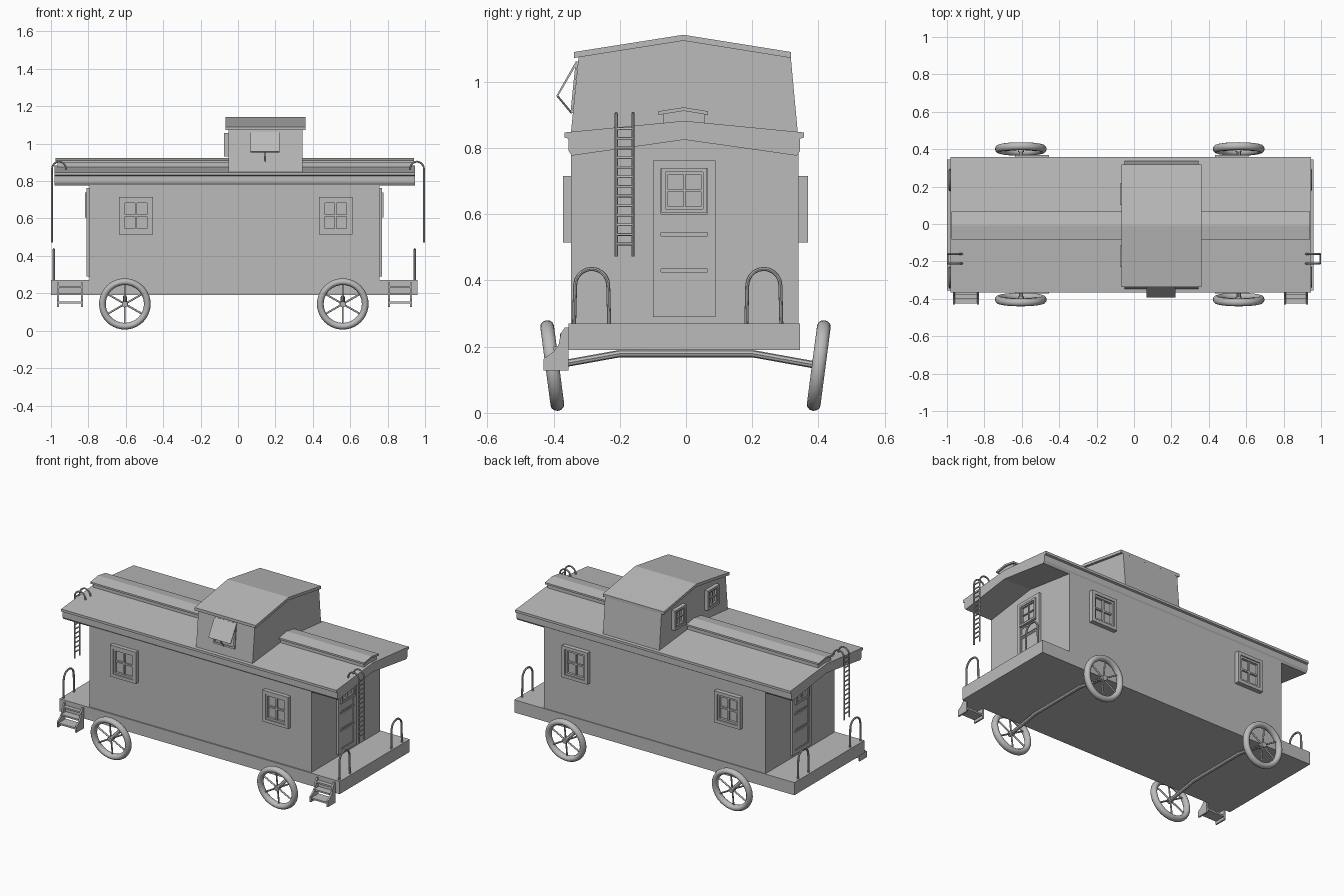
import bpy, bmesh
from math import pi, sin, cos
from mathutils import Matrix, Vector

cube = bpy.data.objects.get("Cube")
if cube:
    bpy.data.objects.remove(cube, do_unlink=True)

grey = bpy.data.materials.new("plain_grey")
grey.use_nodes = True
GREY = (0.5, 0.5, 0.5, 1)
grey.diffuse_color = GREY
grey.node_tree.nodes["Principled BSDF"].inputs["Base Color"].default_value = GREY


def finish(name, bm, smooth=False):
    bmesh.ops.recalc_face_normals(bm, faces=bm.faces)
    mesh = bpy.data.meshes.new(name)
    bm.to_mesh(mesh)
    bm.free()
    mesh.materials.append(grey)
    obj = bpy.data.objects.new(name, mesh)
    bpy.context.collection.objects.link(obj)
    if smooth:
        shade(obj)
    return obj


def shade(obj):
    bpy.ops.object.select_all(action="DESELECT")
    obj.select_set(True)
    bpy.context.view_layer.objects.active = obj
    bpy.ops.object.shade_smooth_by_angle(angle=0.7)


def box(bm, lo, hi, m=Matrix()):
    lo, hi = Vector(lo), Vector(hi)
    place = Matrix.Translation((lo + hi) / 2) @ Matrix.Diagonal((*(hi - lo), 1))
    bmesh.ops.create_cube(bm, size=1, matrix=m @ place)


def prism(bm, profile, x0, x1):
    """Extrude a (y, z) outline along x."""
    face = bm.faces.new([bm.verts.new((x0, y, z)) for y, z in profile])
    new = bmesh.ops.extrude_face_region(bm, geom=[face])["geom"]
    verts = [v for v in new if isinstance(v, bmesh.types.BMVert)]
    bmesh.ops.translate(bm, verts=verts, vec=(x1 - x0, 0, 0))


def solid(name, profile, x0, x1):
    bm = bmesh.new()
    prism(bm, profile, x0, x1)
    return finish(name, bm)


def rod(bm, a, b, r, m=Matrix(), sides=10):
    a, b = Vector(a), Vector(b)
    turn = (b - a).to_track_quat("Z", "Y").to_matrix().to_4x4()
    bmesh.ops.create_cone(bm, cap_ends=True, segments=sides, radius1=r, radius2=r,
                          depth=(b - a).length, matrix=m @ Matrix.Translation((a + b) / 2) @ turn)


def pipe(name, points, r):
    """Round bar along a path, turned into a mesh."""
    curve = bpy.data.curves.new(name, "CURVE")
    curve.dimensions = "3D"
    curve.bevel_depth, curve.bevel_resolution = r, 2
    curve.use_fill_caps = True
    spline = curve.splines.new("POLY")
    spline.points.add(len(points) - 1)
    for p, co in zip(spline.points, points):
        p.co = (*co, 1)
    curve.materials.append(grey)
    obj = bpy.data.objects.new(name, curve)
    bpy.context.collection.objects.link(obj)
    bpy.ops.object.select_all(action="DESELECT")
    obj.select_set(True)
    bpy.context.view_layer.objects.active = obj
    bpy.ops.object.convert(target="MESH")
    shade(obj)


def frame(bm, u0, u1, v0, v1, t, d, m):
    """Rectangular border facing local -y."""
    for a, b, c, e in ((u0, u0 + t, v0, v1), (u1 - t, u1, v0, v1),
                       (u0 + t, u1 - t, v0, v0 + t), (u0 + t, u1 - t, v1 - t, v1)):
        box(bm, (a, -d, c), (b, 0, e), m)


def window(name, m, w, h, d, t):
    bm = bmesh.new()
    frame(bm, -w / 2, w / 2, -h / 2, h / 2, t, d, m)
    frame(bm, t - w / 2, w / 2 - t, t - h / 2, h / 2 - t, t * 0.6, d * 0.75, m)
    box(bm, (t - w / 2, -d * 0.2, t - h / 2), (w / 2 - t, 0, h / 2 - t), m)
    bar = t * 0.25
    box(bm, (-bar, -d * 0.6, t - h / 2), (bar, 0, h / 2 - t), m)
    box(bm, (t - w / 2, -d * 0.6, -bar), (w / 2 - t, 0, bar), m)
    finish(name, bm)


def facing(x, y, z, angle):
    return Matrix.Translation((x, y, z)) @ Matrix.Rotation(angle, 4, "Z")


# Platform, cabin walls and gabled roof
bm = bmesh.new()
box(bm, (-1, -0.355, 0.19), (0.96, 0.345, 0.27))
finish("platform", bm)
solid("cabin_walls", [(-0.347, 0.265), (0.34, 0.265), (0.34, 0.79), (-0.005, 0.83), (-0.347, 0.79)],
      -0.795, 0.757)
half = [(0.34, 0.777), (0.35, 0.792), (0.35, 0.828), (0.362, 0.832), (0.362, 0.847)]
solid("main_roof", [(y - 0.005, z) for y, z in half] + [(-0.005, 0.882)]
      + [(-y - 0.005, z) for y, z in reversed(half)] + [(-0.005, 0.825)], -0.98, 0.945)

# Raised ridge along the roof
solid("ridge_walls", [(-0.07, 0.86), (0.057, 0.86), (0.057, 0.908), (-0.007, 0.915), (-0.07, 0.908)],
      -0.965, 0.93)
solid("ridge_cap", [(-0.083, 0.9), (-0.007, 0.912), (0.067, 0.9), (0.067, 0.911), (-0.007, 0.923),
                    (-0.083, 0.911)], -0.975, 0.94)

# Lookout cabin on the roof
solid("lookout_walls", [(-0.348, 0.842), (0.338, 0.842), (0.316, 1.08), (-0.008, 1.13), (-0.324, 1.08)],
      -0.05, 0.345)
solid("lookout_roof", [(-0.338, 1.072), (-0.008, 1.124), (0.317, 1.072), (0.317, 1.09),
                       (-0.008, 1.142), (-0.338, 1.09)], -0.067, 0.36)
for y in (-0.172, 0.158):
    window("lookout_window", facing(-0.05, y, 0.995, -pi / 2), 0.115, 0.125, 0.024, 0.014)

# Propped hatch on the front of the lookout
tilt = Matrix.Translation((0.145, -0.342, 0.905)) @ Matrix.Rotation(-0.1, 4, "X")
bm = bmesh.new()
frame(bm, -0.075, 0.075, 0, 0.15, 0.01, 0.007, tilt)
finish("hatch_frame", bm)
solid("hatch_flap", [(-0.332, 1.063), (-0.392, 0.957), (-0.388, 0.954), (-0.326, 1.06)], 0.067, 0.222)
bm = bmesh.new()
rod(bm, (0.145, -0.389, 0.958), (0.145, -0.345, 0.905), 0.003)
finish("hatch_prop", bm)

# Side windows
for x in (-0.545, 0.522):
    window("front_window", facing(x, -0.347, 0.615, 0), 0.18, 0.2, 0.025, 0.02)
    window("back_window", facing(x, 0.34, 0.615, pi), 0.18, 0.2, 0.028, 0.02)


# Panelled end doors
def door(name, m):
    bm = bmesh.new()
    frame(bm, -0.094, 0.094, 0.29, 0.762, 0.024, 0.014, m)
    box(bm, (-0.07, -0.006, 0.29), (0.07, 0, 0.74), m)
    for lo, hi in ((0.31, 0.425), (0.435, 0.535), (0.545, 0.6)):
        frame(bm, -0.07, 0.07, lo, hi, 0.008, 0.011, m)
        box(bm, (-0.062, -0.008, lo + 0.008), (0.062, 0, hi - 0.008), m)
    finish(name, bm)
    window(name + "_window", m @ Matrix.Translation((0, 0, 0.672)), 0.138, 0.135, 0.022, 0.012)


door("right_door", facing(0.757, -0.005, 0, pi / 2))
door("left_door", facing(-0.795, -0.005, 0, -pi / 2))

# Wheels: slim rim, six spokes and a hub, leaning outward
for x in (-0.605, 0.56):
    for y, lean in ((-0.404, 0.13), (0.401, -0.13)):
        m = Matrix.Translation((x, y, 0.143)) @ Matrix.Rotation(pi / 2 + lean, 4, "X")
        bpy.ops.mesh.primitive_torus_add(major_radius=0.12, minor_radius=0.018,
                                         major_segments=40, minor_segments=12)
        rim = bpy.context.object
        rim.name = "wheel_rim"
        rim.matrix_world = m @ Matrix.Diagonal((1, 1, 1.15, 1))
        rim.data.materials.append(grey)
        shade(rim)
        bm = bmesh.new()
        for k in range(3):
            a = pi / 2 + k * pi / 3
            tip = Vector((cos(a), sin(a), 0)) * 0.115
            rod(bm, tip, -tip, 0.005, m)
        rod(bm, (0, 0, -0.015), (0, 0, 0.015), 0.016, m, 16)
        finish("wheel_spokes", bm, True)
    pipe("axle", [(x, -0.4, 0.143), (x, -0.2, 0.179), (x, 0.2, 0.179), (x, 0.4, 0.143)], 0.011)

# Arched handrails on the platform ends
for x in (-0.985, 0.945):
    for y in (-0.285, 0.235):
        arch = [(x, y + 0.05 * cos(k * pi / 10), 0.385 + 0.05 * sin(k * pi / 10)) for k in range(11)]
        pipe("handrail", [(x, y + 0.053, 0.265)] + arch + [(x, y - 0.053, 0.265)], 0.006)

# Ladders hooked over both roof ends
for s in (-1, 1):
    hook = [(s * (0.957 + 0.038 * cos(k * pi / 8)), 0.862 + 0.042 * sin(k * pi / 8)) for k in range(9)]
    for y in (-0.211, -0.16):
        pipe("ladder_rail", [(s * 0.995, y, 0.472)] + [(x, y, z) for x, z in hook], 0.005)
    bm = bmesh.new()
    for k in range(13):
        z = 0.51 + k * 0.029
        rod(bm, (s * 0.995, -0.211, z), (s * 0.995, -0.16, z), 0.004)
    finish("ladder_rungs", bm, True)

# Boarding steps
side = [(-0.355, 0.128), (-0.43, 0.128), (-0.43, 0.163), (-0.4, 0.185), (-0.385, 0.205),
        (-0.378, 0.24), (-0.366, 0.258), (-0.355, 0.258)]
for x0, x1 in ((-0.967, -0.83), (0.802, 0.93)):
    bm = bmesh.new()
    prism(bm, side, x0, x0 + 0.01)
    prism(bm, side, x1 - 0.01, x1)
    for y, z in ((-0.426, 0.145), (-0.4, 0.19), (-0.38, 0.23)):
        box(bm, (x0 + 0.01, y, z), (x1 - 0.01, -0.355, z + 0.01))
    finish("boarding_steps", bm)
